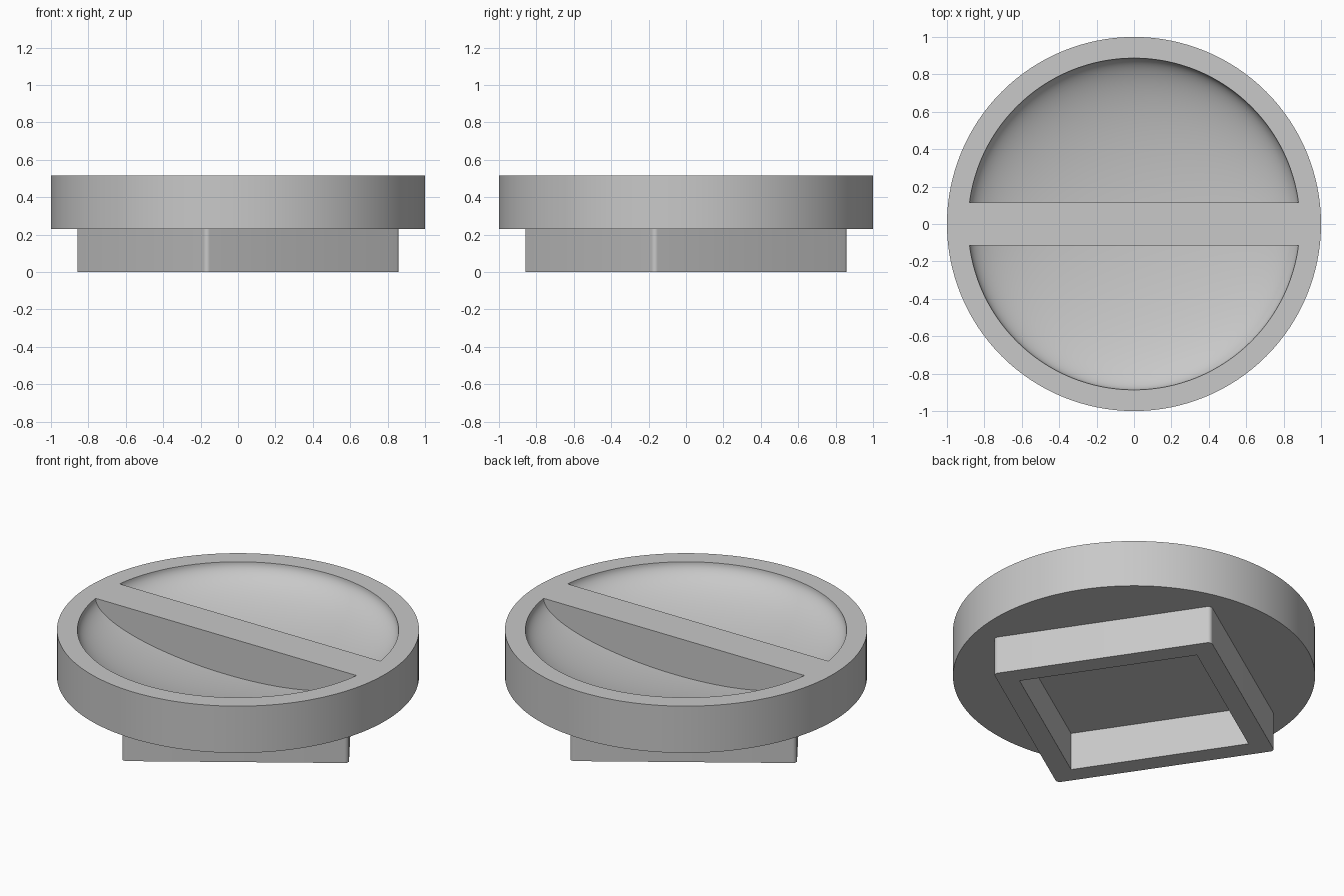
import bpy, bmesh
from math import radians
from mathutils import Matrix, Vector

cube = bpy.data.objects.get("Cube")
if cube:
    bpy.data.objects.remove(cube, do_unlink=True)

grey = bpy.data.materials.new("plain grey")
grey.use_nodes = True
grey.diffuse_color = (0.58, 0.58, 0.58, 1)
grey.node_tree.nodes["Principled BSDF"].inputs["Base Color"].default_value = (0.58, 0.58, 0.58, 1)

BASE_Z, TOP_Z = 0.23, 0.515
BOWL_R, BOWL_DEPTH, BAR_HALF = 0.887, 0.23, 0.115


def to_object(name, bm):
    mesh = bpy.data.meshes.new(name)
    bmesh.ops.recalc_face_normals(bm, faces=bm.faces)
    bm.to_mesh(mesh)
    bm.free()
    mesh.materials.append(grey)
    obj = bpy.data.objects.new(name, mesh)
    bpy.context.collection.objects.link(obj)
    return obj


def carve(obj, cutter):
    mod = obj.modifiers.new("carve", 'BOOLEAN')
    mod.operation = 'DIFFERENCE'
    mod.solver = 'EXACT'
    mod.object = cutter
    bpy.ops.object.select_all(action='DESELECT')
    obj.select_set(True)
    bpy.context.view_layer.objects.active = obj
    bpy.ops.object.modifier_apply(modifier=mod.name)
    bpy.data.objects.remove(cutter, do_unlink=True)
    bpy.ops.object.shade_smooth_by_angle(angle=radians(30))


def box(half, z0, z1):
    bm = bmesh.new()
    size = Matrix.Diagonal((2 * half, 2 * half, z1 - z0, 1))
    bmesh.ops.create_cube(bm, size=1, matrix=Matrix.Translation((0, 0, (z0 + z1) / 2)) @ size)
    return bm


# Round knob, full height before carving
bm = bmesh.new()
bmesh.ops.create_cone(bm, cap_ends=True, segments=128, radius1=1, radius2=1,
                      depth=TOP_Z - BASE_Z,
                      matrix=Matrix.Translation((0, 0, (TOP_Z + BASE_Z) / 2)))
knob = to_object("knob_with_grip_bar", bm)

# Two half-bowl recesses, leaving the grip bar standing between them
for side in (1, -1):
    bm = bmesh.new()
    bmesh.ops.create_uvsphere(bm, u_segments=128, v_segments=64, radius=1,
                              matrix=Matrix.Translation((0, 0, TOP_Z))
                              @ Matrix.Diagonal((BOWL_R, BOWL_R, BOWL_DEPTH, 1)))
    cut = bmesh.ops.bisect_plane(bm, geom=bm.verts[:] + bm.edges[:] + bm.faces[:],
                                 plane_co=(0, side * BAR_HALF, 0),
                                 plane_no=Vector((0, -side, 0)), clear_outer=True)
    rim = [e for e in cut["geom_cut"] if isinstance(e, bmesh.types.BMEdge)]
    bmesh.ops.edgeloop_fill(bm, edges=rim)
    carve(knob, to_object("bowl_cutter", bm))

# Square socket frame under the knob, turned slightly, with rounded corners
bm = box(0.626, 0, BASE_Z + 0.01)
uprights = [e for e in bm.edges if abs(e.verts[0].co.z - e.verts[1].co.z) > 0.1]
bmesh.ops.bevel(bm, geom=uprights, offset=0.025, segments=5, profile=0.5, affect='EDGES')
frame = to_object("socket_frame", bm)
carve(frame, to_object("socket_cutter", box(0.51, -0.1, 0.4)))
frame.rotation_euler.z = radians(33.8)
